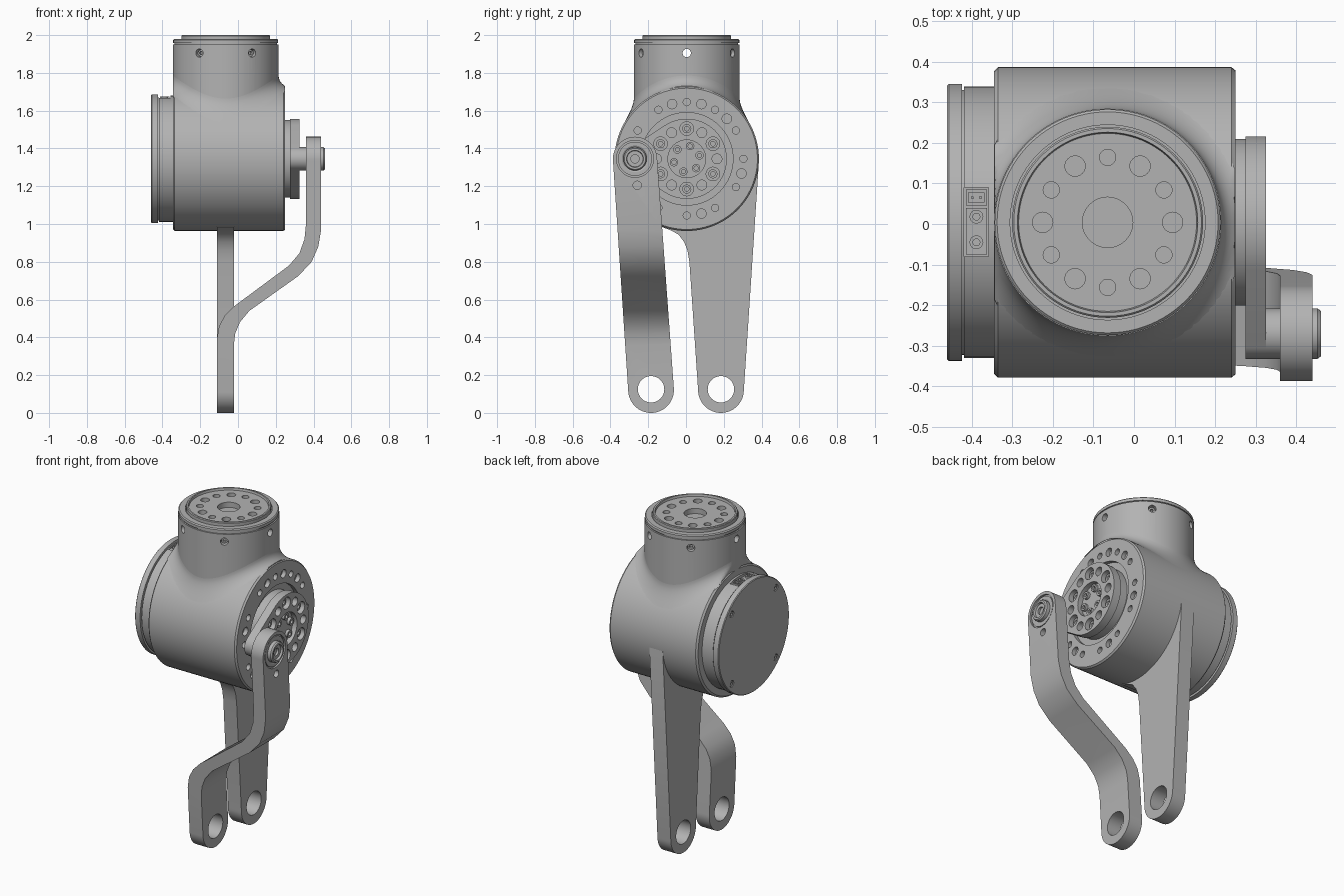
import bpy, bmesh
from math import sin, cos, pi, radians, sqrt
from mathutils import Vector

if "Cube" in bpy.data.objects:
    bpy.data.objects.remove(bpy.data.objects["Cube"])

grey = bpy.data.materials.new("machined_grey")
grey.use_nodes = True
COLOR = (0.45, 0.45, 0.45, 1)
grey.diffuse_color = COLOR
for node in grey.node_tree.nodes:
    if node.type == 'BSDF_PRINCIPLED':
        node.inputs["Base Color"].default_value = COLOR

X, Y, Z = Vector((1, 0, 0)), Vector((0, 1, 0)), Vector((0, 0, 1))
CY, CZ, NX = 0.004, 1.345, -0.065      # body axis height and neck position
BODY_R, NECK_R = 0.382, 0.28
AXIS = Vector((0, CY, CZ))
NECK = Vector((NX, CY, 0))
PIN = Vector((0, -0.27, CZ))
parts = []


def finish(bm, name):
    bmesh.ops.recalc_face_normals(bm, faces=bm.faces)
    mesh = bpy.data.meshes.new(name)
    bm.to_mesh(mesh)
    bm.free()
    ob = bpy.data.objects.new(name, mesh)
    bpy.context.collection.objects.link(ob)
    mesh.materials.append(grey)
    parts.append(ob)
    return ob


def lathe(name, profile, origin, axis, segs=96):
    """Revolve (radius, height) points about an axis through origin."""
    bm = bmesh.new()
    vs = [bm.verts.new((r, 0, h)) for r, h in profile]
    es = [bm.edges.new(pair) for pair in zip(vs, vs[1:])]
    bmesh.ops.spin(bm, geom=vs + es, axis=Z, cent=(0, 0, 0), steps=segs, angle=2 * pi)
    bmesh.ops.remove_doubles(bm, verts=bm.verts, dist=1e-5)
    rot = axis.to_track_quat('Z', 'Y').to_matrix()
    for v in bm.verts:
        v.co = rot @ v.co + origin
    return finish(bm, name)


def rod(name, r, h0, h1, origin, axis, segs=24):
    return lathe(name, [(0, h0), (r, h0), (r, h1), (0, h1)], origin, axis, segs)


def prism(name, outline, to3d, a, b):
    """Extrude a flat outline between two depths."""
    bm = bmesh.new()
    low = [bm.verts.new(to3d(u, v, a)) for u, v in outline]
    high = [bm.verts.new(to3d(u, v, b)) for u, v in outline]
    bm.faces.new(low)
    bm.faces.new(high)
    for i in range(len(low)):
        j = (i + 1) % len(low)
        bm.faces.new((low[i], low[j], high[j], high[i]))
    return finish(bm, name)


def rounded_bar(name, c1, r1, c2, r2, a, b, n=64):
    """Two discs in the yz plane wrapped into one tapered bar."""
    bm = bmesh.new()
    for x in (a, b):
        for c, r in ((c1, r1), (c2, r2)):
            for i in range(n):
                t = 2 * pi * i / n
                bm.verts.new((x, c[0] + r * cos(t), c[1] + r * sin(t)))
    res = bmesh.ops.convex_hull(bm, input=bm.verts)
    junk = {g for g in res["geom_interior"] if isinstance(g, bmesh.types.BMVert)}
    bmesh.ops.delete(bm, geom=list(junk), context='VERTS')
    bmesh.ops.dissolve_limit(bm, angle_limit=0.01, verts=bm.verts, edges=bm.edges)
    return finish(bm, name)


def box(name, x0, x1, y0, y1, z0, z1):
    return prism(name, [(x0, y0), (x1, y0), (x1, y1), (x0, y1)],
                 lambda u, v, d: (u, v, d), z0, z1)


def carve(ob, tools, operation='DIFFERENCE'):
    bm = bmesh.new()
    for t in tools:
        bm.from_mesh(t.data)
        parts.remove(t)
        bpy.data.objects.remove(t)
    tool = finish(bm, "cutter")
    parts.remove(tool)
    tool.hide_render = True
    mod = ob.modifiers.new("carve", 'BOOLEAN')
    mod.operation, mod.solver, mod.object = operation, 'EXACT', tool
    bpy.context.view_layer.objects.active = ob
    bpy.ops.object.modifier_apply(modifier=mod.name)
    bpy.data.objects.remove(tool)


def around_x(radius, degrees):
    t = radians(degrees)
    return AXIS + Vector((0, radius * cos(t), radius * sin(t)))


def screw(name, r, h0, h1, origin, axis):
    mid = (h0 + h1) / 2
    lathe(name, [(r, h0), (r, h1), (r * .5, h1), (r * .5, mid), (0, mid)], origin, axis, 16)


# Main housing with a recessed output face
body = lathe("main_housing", [
    (0, -.345), (.372, -.345), (BODY_R, -.335), (BODY_R, .24), (.374, .25),
    (.245, .25), (.245, .225), (0, .225)], AXIS, X)
holes = [rod("hole", .019, .215, .3, around_x(.30, a), X) for a in range(0, 360, 30)]
holes += [rod("hole", .025, .225, .3, around_x(.30, a), X)
          for a in (75, *range(45, 360, 60))]
carve(body, holes)

# Rear drive cover with connector pocket
cover = lathe("rear_cover", [
    (0, -.46), (.337, -.46), (.341, -.456), (.341, -.424), (.326, -.424), (.326, -.418),
    (.334, -.418), (.334, -.34), (0, -.34)], AXIS, X)
carve(cover, [box("pocket", -.418, -.358, -.08, .09, 1.655, 1.8)]
      + [rod("hole", .02, -.5, -.45, around_x(.30, a), X, 16) for a in (45, 135, 225, 315)])
for a in (45, 135, 225, 315):
    screw("cover_screw", .016, .44, .457, around_x(.30, a) * 1, -X)
socket = box("power_socket", -.414, -.362, .045, .085, 1.64, 1.674)
carve(socket, [box("slot", -.407, -.369, .053, .077, 1.664, 1.7)])
for x in (-.398, -.378):
    rod("socket_contact", .004, 1.65, 1.672, Vector((x, .065, 0)), Z, 12)
box("signal_socket", -.414, -.362, -.075, .04, 1.64, 1.664)
for y in (-.045, .018):
    screw("signal_plug", .017, 1.65, 1.674, Vector((-.388, y, 0)), Z)

# Neck with rim groove, mounting face and radial holes
neck = lathe("neck", [
    (0, 1.4), (NECK_R, 1.4), (NECK_R, 1.95), (.272, 1.95), (.272, 1.957), (.278, 1.957),
    (.278, 1.974), (.272, 1.98), (.24, 1.98), (.24, 1.97), (.235, 1.97), (.235, 1.996),
    (.231, 2.0), (.222, 2.0), (.219, 1.987), (0, 1.987)], NECK, Z)
holes = [rod("hole", .062, 1.955, 2.1, NECK, Z, 48),
         rod("hole", .022, -1, 1, Vector((0, CY, 1.905)), X)]
for i in range(12):
    t = i * pi / 6
    pos = NECK + Vector((.16 * cos(t), .16 * sin(t), 0))
    holes.append(rod("hole", .02 if i % 2 else .025, 1.95, 2.1, pos, Z))
for a in (60, 120, 240, 300):
    out = Vector((cos(radians(a)), sin(radians(a)), 0))
    pos = NECK + Z * 1.905
    holes.append(rod("hole", .022, .24, .4, pos, out))
    screw("neck_screw", .018, .23, .262, pos, out)
carve(neck, holes)

# Blended fillet where the neck meets the round housing
F, N, STEPS = 0.06, 96, 8
bm = bmesh.new()
rings = []
for k in range(STEPS + 1):
    a = k / STEPS * pi / 2
    rad, lift = NECK_R + F * (1 - cos(a)), F * (1 - sin(a))
    ring = []
    for i in range(N):
        t = 2 * pi * i / N
        y = rad * sin(t)
        x = min(.249, max(-.344, NX + rad * cos(t)))
        ring.append(bm.verts.new((x, CY + y, CZ + sqrt(BODY_R ** 2 - y * y) + lift - .001)))
    rings.append(ring)
for low, high in zip(rings, rings[1:]):
    for i in range(N):
        j = (i + 1) % N
        bm.faces.new((low[i], high[i], high[j], low[j]))
finish(bm, "neck_fillet")

# Output hub and crank plate
rod("output_hub", .205, .2, .28, AXIS, X, 96)
crank = rounded_bar("crank_plate", (CY, CZ), .212, (PIN.y, PIN.z), .062, .275, .325, 96)
holes = [rod("hole", .1, .295, .4, AXIS, X, 48)]
for i in range(12):
    holes.append(rod("hole", .026 if i % 2 else .036, .29, .4, around_x(.16, i * 30 + 30), X))
carve(crank, holes)
for i in range(6):
    screw("hub_screw", .022, .28, .312, around_x(.07, i * 60 + 15), X)
    screw("crank_screw", .024, .28, .305, around_x(.16, i * 60 + 30), X)

# Link arm: side outline crossed with a bent front profile
arm = rounded_bar("link_arm", (PIN.y, PIN.z), .117, (-.185, .121), .121, -.2, .6)
bend = [(.36, 1.6), (.36, 1.0), (.352, .92), (.325, .845), (.27, .78), (-.02, .565),
        (-.07, .515), (-.1, .46), (-.112, .39), (-.112, -.1), (-.022, -.1), (-.022, .36),
        (-.015, .42), (.01, .48), (.06, .54), (.32, .725), (.39, .8), (.425, .88),
        (.44, .97), (.44, 1.6)]
carve(arm, [prism("bend", bend, lambda u, v, d: (u, d, v), -.6, .2)], 'INTERSECT')
carve(arm, [rod("hole", .07, -.3, .2, Vector((0, -.185, .125)), X, 48),
            rod("hole", .098, .428, .6, PIN, X, 48),
            rod("hole", .022, .41, .6, Vector((0, -.258, 1.205)), X)])

# Crank pin with collar and socketed head
lathe("crank_pin", [
    (0, .3), (.062, .3), (.062, .452), (.056, .46), (.045, .46), (.042, .448), (.022, .448),
    (.022, .435), (0, .435)], PIN, X, 48)
lathe("pin_bearing", [(.06, .42), (.09, .42), (.09, .436), (.07, .436), (.06, .43)], PIN, X, 48)

# Fixed leg with rounded foot, flaring into the housing
foot = [(.185 + .121 * cos(t), .121 + .121 * sin(t))
        for t in (radians(180 + 176 * i / 32) for i in range(33))]
top = [(.384, 1.3), (.37, 1.36), (-.13, 1.2), (-.13, .985), (-.085, .968), (-.04, .945),
       (-.01, .905), (.008, .86), (.018, .8)]
leg = prism("fixed_leg", foot + top, lambda u, v, d: (d, u, v), -.112, -.022)
carve(leg, [rod("hole", .07, -.3, .2, Vector((0, .185, .125)), X, 48)])

# Smooth round surfaces, keep machined edges crisp
bpy.ops.object.select_all(action='DESELECT')
for ob in parts:
    ob.select_set(True)
bpy.context.view_layer.objects.active = body
bpy.ops.object.shade_smooth_by_angle(angle=radians(30))
